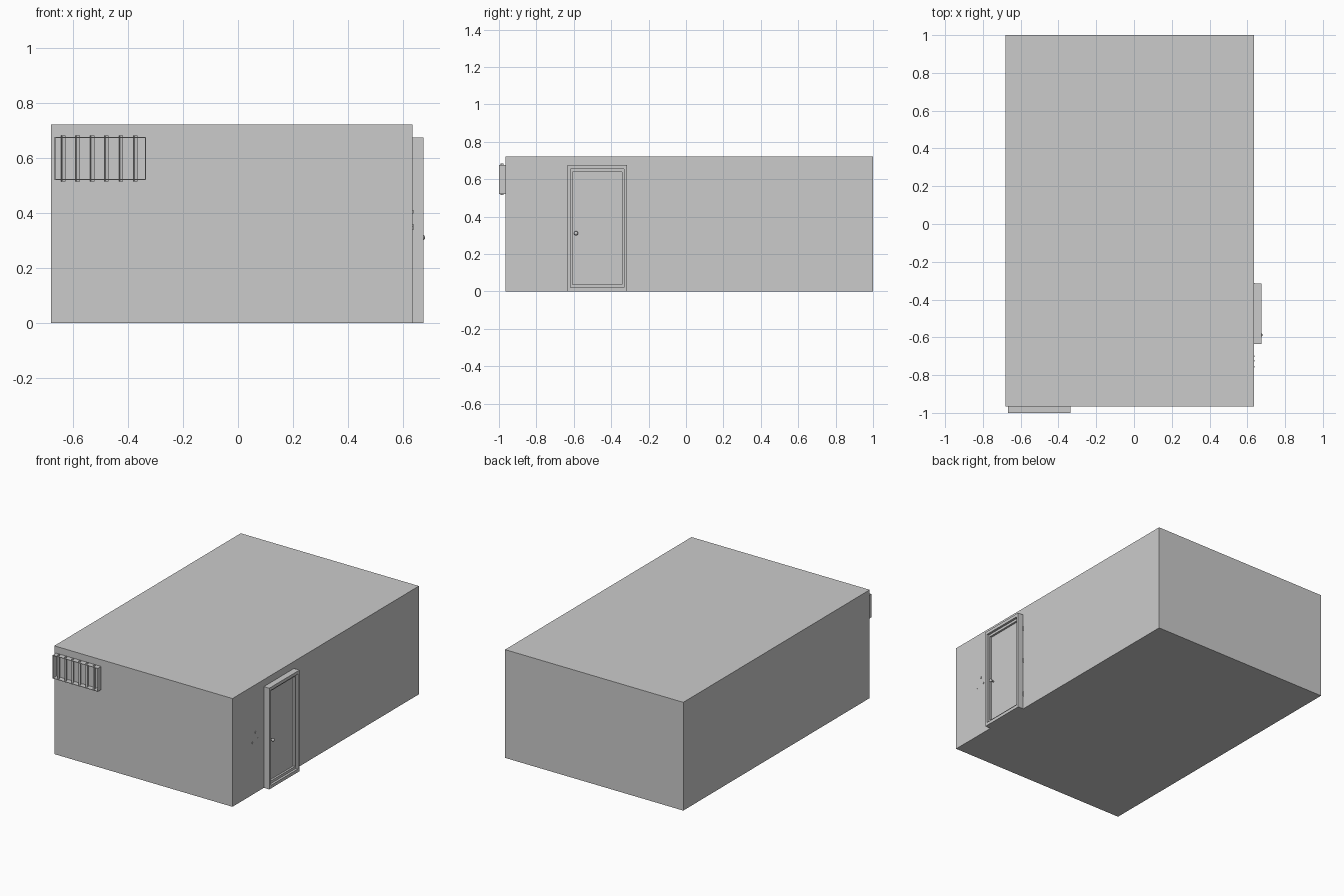
import bpy, bmesh, math
from mathutils import Matrix, Vector

if "Cube" in bpy.data.objects:
    bpy.data.objects.remove(bpy.data.objects["Cube"])


def box(name, lo, hi, rot_z=0.0):
    """Box between two corners, optionally turned about its own vertical axis."""
    lo, hi = Vector(lo), Vector(hi)
    bm = bmesh.new()
    bmesh.ops.create_cube(bm, size=1, matrix=Matrix.Diagonal((*(hi - lo), 1)))
    me = bpy.data.meshes.new(name)
    bm.to_mesh(me)
    bm.free()
    ob = bpy.data.objects.new(name, me)
    ob.location = (lo + hi) / 2
    ob.rotation_euler.z = rot_z
    bpy.context.collection.objects.link(ob)
    return ob


def ring(name, outer, inner, d0, d1, to_world):
    """Rectangular frame; outer/inner are (u0, v0, u1, v1), extruded d0 to d1."""
    def loop(r):
        u0, v0, u1, v1 = r
        return [(u0, v0), (u1, v0), (u1, v1), (u0, v1)]
    bm = bmesh.new()
    loops = [[bm.verts.new(to_world(u, v, d)) for u, v in loop(r)]
             for r, d in ((outer, d0), (outer, d1), (inner, d1), (inner, d0))]
    for a, b in zip(loops, loops[1:] + loops[:1]):
        for i in range(4):
            j = (i + 1) % 4
            bm.faces.new((a[i], a[j], b[j], b[i]))
    bmesh.ops.recalc_face_normals(bm, faces=bm.faces)
    me = bpy.data.meshes.new(name)
    bm.to_mesh(me)
    bm.free()
    ob = bpy.data.objects.new(name, me)
    bpy.context.collection.objects.link(ob)
    return ob


WALL = 0.635      # right wall plane
FRONT = -0.965    # front wall plane

# Main building block
box("building", (-0.68, FRONT, 0), (WALL, 1.0, 0.722))

# Door frame, stepped inner trim and recessed door leaf
on_right = lambda u, v, d: (d, u, v)
ring("door_frame", (-0.634, 0, -0.316, 0.675), (-0.618, 0.021, -0.332, 0.654),
     WALL - 0.005, 0.675, on_right)
ring("door_trim", (-0.619, 0.02, -0.331, 0.655), (-0.608, 0.038, -0.342, 0.638),
     WALL - 0.005, 0.660, on_right)
box("door_leaf", (WALL - 0.005, -0.610, 0.036), (0.647, -0.340, 0.640))

# Door knob with its stem
bpy.ops.mesh.primitive_cylinder_add(vertices=16, radius=0.005, depth=0.03,
                                    location=(0.655, -0.588, 0.311),
                                    rotation=(0, math.pi / 2, 0))
bpy.context.object.name = "knob_stem"
bpy.ops.mesh.primitive_uv_sphere_add(segments=16, ring_count=10, radius=0.011,
                                     location=(0.671, -0.588, 0.311))
knob = bpy.context.object
knob.name = "door_knob"
knob.scale.x = 0.8
bpy.ops.object.shade_smooth_by_angle()

# Hinges along the outer edge of the frame
for i, z in enumerate((0.107, 0.347, 0.576)):
    bpy.ops.mesh.primitive_cylinder_add(vertices=10, radius=0.003, depth=0.034,
                                        location=(WALL + 0.001, -0.315, z))
    bpy.context.object.name = f"hinge_{i + 1}"
    bpy.ops.object.shade_smooth_by_angle()

# Tiny wall fixings beside the door
for i, (y, z) in enumerate(((-0.725, 0.405), (-0.755, 0.345), (-0.70, 0.355))):
    box(f"wall_fixing_{i + 1}", (WALL - 0.004, y - 0.004, z - 0.006),
        (WALL + 0.003, y + 0.004, z + 0.006))

# Vent: thin open frame with turned vertical bars poking through it
on_front = lambda u, v, d: (u, d, v)
ring("vent_frame", (-0.667, 0.521, -0.335, 0.677), (-0.664, 0.524, -0.338, 0.674),
     -1.0, FRONT + 0.002, on_front)
for i in range(6):
    x = -0.635 + i * 0.0524
    box(f"vent_bar_{i + 1}", (x - 0.006, -0.991, 0.515), (x + 0.006, -0.977, 0.683),
        math.radians(15))
